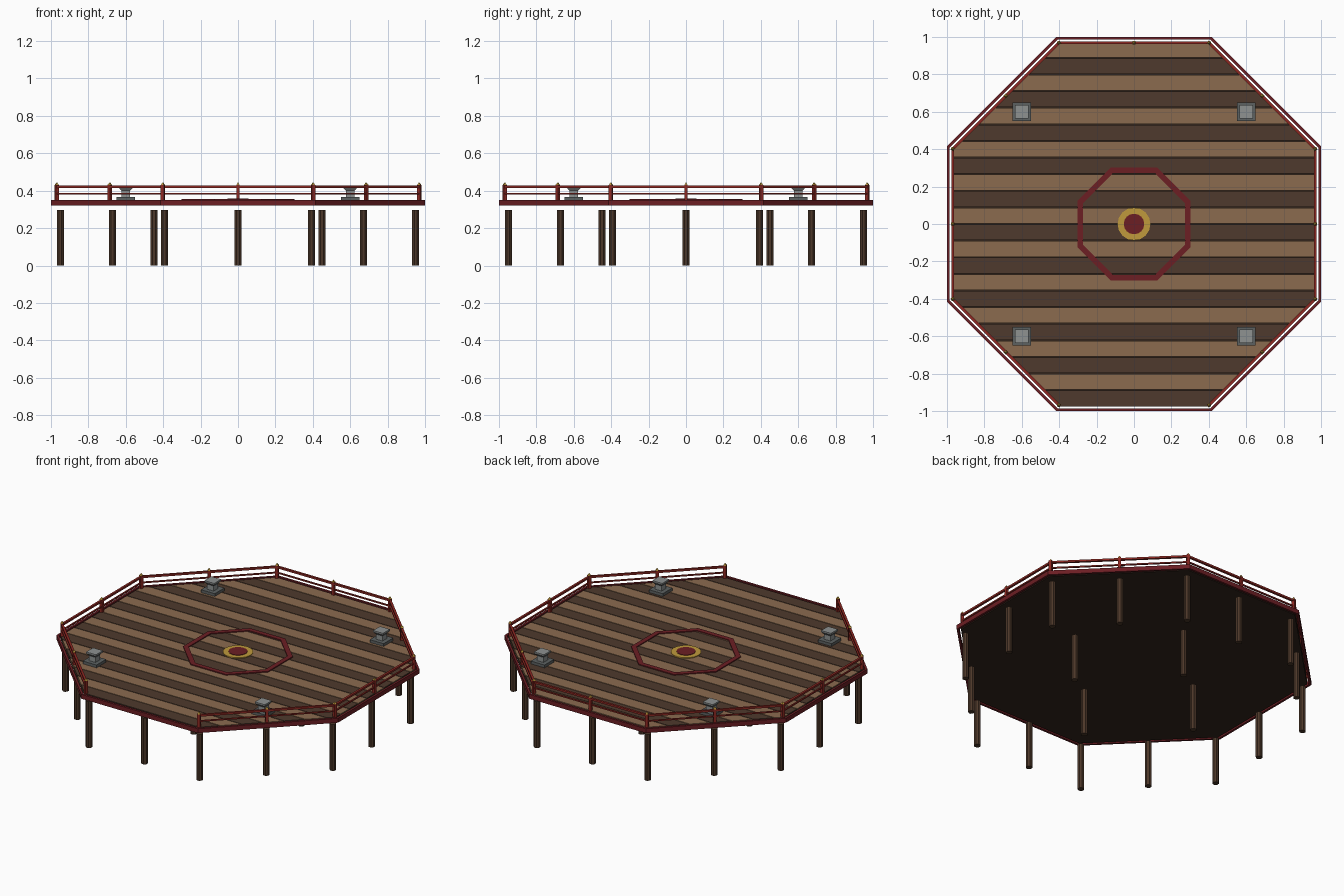
import bpy, bmesh, math
from mathutils import Matrix

if "Cube" in bpy.data.objects:
    bpy.data.objects.remove(bpy.data.objects["Cube"])

T = math.tan(math.pi / 8)
C = math.cos(math.pi / 8)


def mat(name, r, g, b):
    lin = [((c / 255 + 0.055) / 1.055) ** 2.4 for c in (r, g, b)]
    m = bpy.data.materials.new(name)
    m.diffuse_color = (*lin, 1)
    m.use_nodes = True
    m.node_tree.nodes["Principled BSDF"].inputs["Base Color"].default_value = m.diffuse_color
    return m


LIGHT = mat("light_plank", 139, 107, 79)
DARK = mat("dark_plank", 78, 58, 45)
UNDER = mat("underside_wood", 50, 37, 28)
PILE = mat("pile_wood", 76, 55, 41)
RIM = mat("deep_red", 108, 30, 35)
RAIL = mat("rail_red", 142, 40, 34)
GOLD = mat("gold", 192, 154, 60)
STONE = mat("dark_stone", 92, 97, 97)
PALE = mat("pale_stone", 142, 146, 145)


def finish(name, bm, material):
    bmesh.ops.recalc_face_normals(bm, faces=bm.faces)
    me = bpy.data.meshes.new(name)
    bm.to_mesh(me)
    bm.free()
    me.materials.append(material)
    ob = bpy.data.objects.new(name, me)
    bpy.context.collection.objects.link(ob)
    return ob


def prism(bm, pts, z0, z1):
    """Extrude an outline of (x, y) points from z0 to z1."""
    f = bm.faces.new([bm.verts.new((x, y, z0)) for x, y in pts])
    ext = bmesh.ops.extrude_face_region(bm, geom=[f])["geom"]
    for v in ext:
        if isinstance(v, bmesh.types.BMVert):
            v.co.z = z1
    if f.is_valid is False or len(bm.faces) == 0:
        return
    # keep the bottom closed
    if not any(all(abs(v.co.z - z0) < 1e-6 for v in g.verts) for g in bm.faces):
        bm.faces.new([v for v in bm.verts if abs(v.co.z - z0) < 1e-6])


def octagon(a):
    return [(a / C * math.cos(math.radians(22.5 + 45 * k)),
             a / C * math.sin(math.radians(22.5 + 45 * k))) for k in range(8)]


def oct_ring(name, outer, inner, z0, z1, material):
    bm = bmesh.new()
    loops = [[bm.verts.new((x, y, z)) for x, y in octagon(a)]
             for a, z in ((outer, z0), (outer, z1), (inner, z1), (inner, z0))]
    for i in range(4):
        p, q = loops[i], loops[(i + 1) % 4]
        for k in range(8):
            n = (k + 1) % 8
            bm.faces.new((p[k], p[n], q[n], q[k]))
    return finish(name, bm, material)


def cone(bm, x, y, z0, z1, r0, r1, n, turn=0.0):
    m = Matrix.Translation((x, y, (z0 + z1) / 2)) @ Matrix.Rotation(turn, 4, 'Z')
    bmesh.ops.create_cone(bm, cap_ends=True, segments=n, radius1=r0, radius2=r1,
                          depth=z1 - z0, matrix=m)


def box(bm, x, y, z0, z1, sx, sy, turn=0.0):
    m = (Matrix.Translation((x, y, (z0 + z1) / 2)) @ Matrix.Rotation(turn, 4, 'Z')
         @ Matrix.Diagonal((sx, sy, z1 - z0, 1)))
    bmesh.ops.create_cube(bm, size=1, matrix=m)


# deck base and outer fascia
bm = bmesh.new()
prism(bm, octagon(0.976), 0.324, 0.340)
finish("deck_base", bm, UNDER)
oct_ring("deck_fascia", 1.0, 0.986, 0.322, 0.350, RIM)

# planks, alternating, clipped to the octagon
A, N, GAP = 0.977, 22, 0.0025
kink = A * T
pitch = 2 * A / N
for k in range(N):
    y0, y1 = -A + k * pitch + GAP, -A + (k + 1) * pitch - GAP
    ys = [y0] + [s for s in (-kink, kink) if y0 < s < y1] + [y1]
    right = [(min(A, A - (abs(y) - kink)), y) for y in ys]
    bm = bmesh.new()
    prism(bm, right + [(-x, y) for x, y in reversed(right)], 0.338, 0.349)
    finish("plank_%02d" % k, bm, LIGHT if k % 2 else DARK)

# centre inlay
oct_ring("centre_ring", 0.302, 0.272, 0.347, 0.355, RIM)
bm = bmesh.new()
cone(bm, 0, 0, 0.347, 0.354, 0.088, 0.088, 16)
finish("gold_disc", bm, GOLD)
bm = bmesh.new()
cone(bm, 0, 0, 0.350, 0.357, 0.055, 0.055, 16)
finish("red_disc", bm, RIM)

# support piles: corners, side middles and four inner ones
bm = bmesh.new()
spots = octagon(0.95)
for k in range(8):
    a = math.radians(45 * k)
    spots.append((0.95 * math.cos(a), 0.95 * math.sin(a)))
    if k % 2 == 0:
        spots.append((0.45 * math.cos(a), 0.45 * math.sin(a)))
for x, y in spots:
    cone(bm, x, y, 0, 0.298, 0.02, 0.02, 8, math.pi / 8)
finish("support_piles", bm, PILE)

# railing on every side except the front
R = 0.969
rails, posts, caps = bmesh.new(), bmesh.new(), bmesh.new()
spots = [(x, y, math.radians(22.5 + 45 * k)) for k, (x, y) in enumerate(octagon(R))]
for k in range(8):
    if k == 6:
        continue
    a = math.radians(45 * k)
    x, y = R * math.cos(a), R * math.sin(a)
    spots.append((x, y, a))
    box(rails, x, y, 0.415, 0.427, 0.014, 2 * R * T, a)
    box(rails, x, y, 0.380, 0.388, 0.009, 2 * R * T, a)
for x, y, a in spots:
    box(posts, x, y, 0.345, 0.431, 0.018, 0.018, a)
    cone(caps, x, y, 0.431, 0.445, 0.012, 0.001, 4, a + math.pi / 4)
finish("railing_rails", rails, RAIL)
finish("railing_posts", posts, RAIL)
finish("post_caps", caps, GOLD)

# four stone lanterns
base, body = bmesh.new(), bmesh.new()
for x in (-0.6, 0.6):
    for y in (-0.6, 0.6):
        box(base, x, y, 0.347, 0.367, 0.098, 0.098)
        box(body, x, y, 0.367, 0.410, 0.046, 0.046)
        cone(body, x, y, 0.400, 0.414, 0.034, 0.050, 4, math.pi / 4)
        box(body, x, y, 0.414, 0.424, 0.070, 0.070)
finish("lantern_bases", base, STONE)
finish("lantern_bodies", body, PALE)
